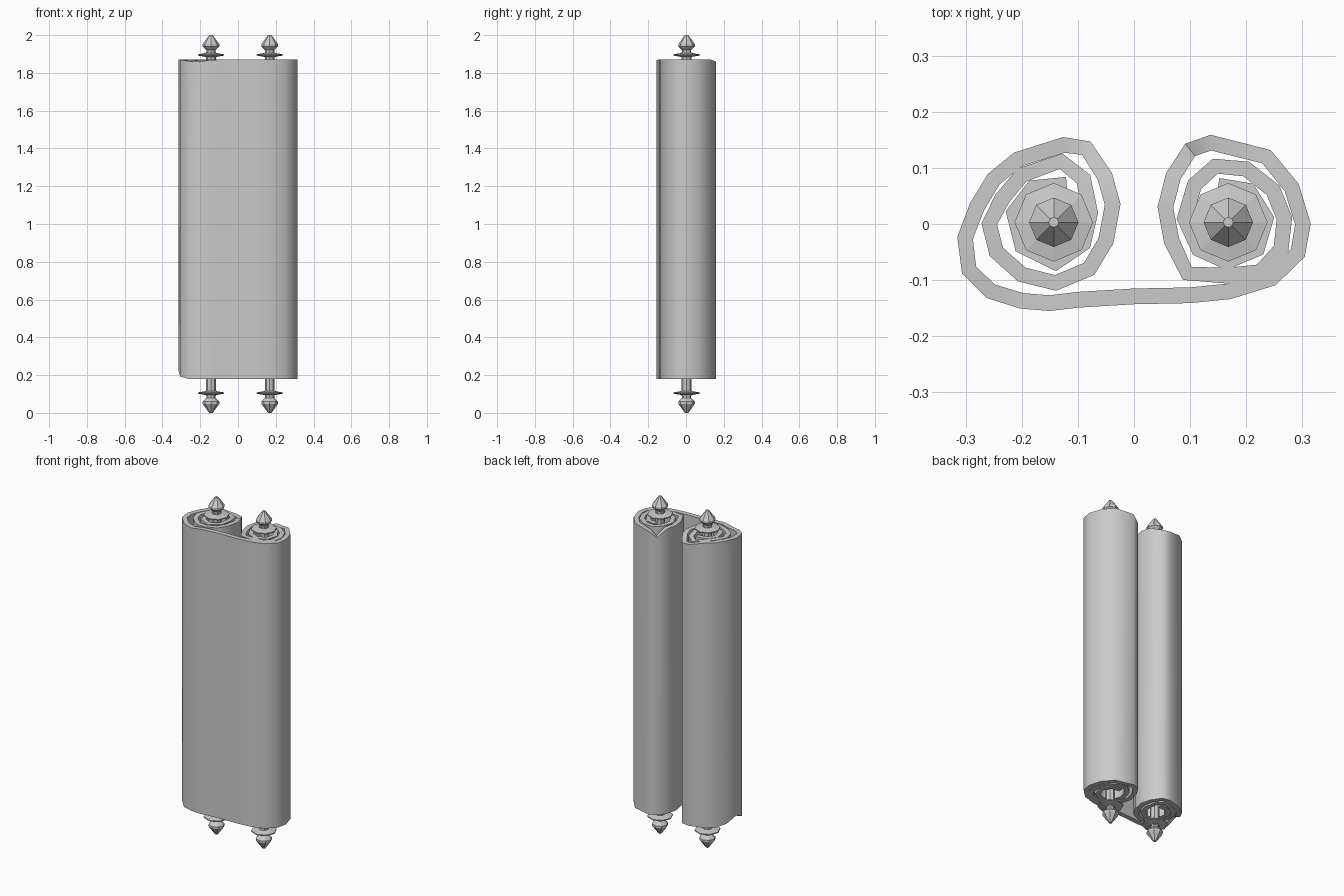
import bpy, bmesh, math
from mathutils import Vector

if "Cube" in bpy.data.objects:
    bpy.data.objects.remove(bpy.data.objects["Cube"])

grey = bpy.data.materials.new("plain_grey")
grey.diffuse_color = (0.6, 0.6, 0.6, 1)
grey.use_nodes = True
grey.node_tree.nodes["Principled BSDF"].inputs["Base Color"].default_value = grey.diffuse_color

BOTTOM, TOP, HALF = 0.18, 1.87, 0.014
RODS = {"left": -0.143, "right": 0.168}


def finish(name, bm, angle):
    bmesh.ops.recalc_face_normals(bm, faces=bm.faces[:])
    mesh = bpy.data.meshes.new(name)
    bm.to_mesh(mesh)
    bm.free()
    mesh.materials.append(grey)
    ob = bpy.data.objects.new(name, mesh)
    bpy.context.collection.objects.link(ob)
    if angle:
        bpy.ops.object.select_all(action='DESELECT')
        ob.select_set(True)
        bpy.context.view_layer.objects.active = ob
        bpy.ops.object.shade_smooth_by_angle(angle=math.radians(angle))
    return ob


def lathe(name, x, profile, sides=8):
    """Turned octagonal part from (radius, z) rings, capped at both ends."""
    bm = bmesh.new()
    rings = [[bm.verts.new((x + r * math.cos(math.tau * i / sides),
                            0.003 + r * math.sin(math.tau * i / sides), z))
              for i in range(sides)] for r, z in profile]
    for a, b in zip(rings, rings[1:]):
        for i in range(sides):
            j = (i + 1) % sides
            bm.faces.new((a[i], a[j], b[j], b[i]))
    bm.faces.new(rings[0])
    bm.faces.new(rings[-1])
    finish(name, bm, 0)


# Rods with collars and pointed finials at both ends
for side, x in RODS.items():
    lathe(side + "_rod", x, [(0.026, 0.09), (0.026, 1.91)])
    for end, flip in (("top", False), ("bottom", True)):
        def place(pts):
            return [(r, 2 - z if flip else z) for r, z in pts]
        lathe(f"{side}_{end}_collar", x,
              place([(0.03, 1.885), (0.07, 1.892), (0.07, 1.898), (0.03, 1.905)]))
        lathe(f"{side}_{end}_finial", x,
              place([(0.024, 1.90), (0.024, 1.92), (0.044, 1.94),
                     (0.044, 1.952), (0.009, 2.0)]))

# Paper centreline: the left coil from its inner end out to the front sheet
left_coil = [(-.12, .07), (-.18, .065), (-.215, .02), (-.2, -.04), (-.14, -.07),
             (-.09, -.035), (-.078, .02), (-.09, .08), (-.13, .112), (-.2, .087),
             (-.235, .045), (-.258, 0), (-.245, -.05), (-.2, -.09), (-.14, -.105),
             (-.08, -.08), (-.05, -.03), (-.038, .035), (-.052, .085), (-.085, .135),
             (-.125, .141), (-.207, .115), (-.25, .08), (-.28, .03), (-.301, -.025),
             (-.294, -.082), (-.255, -.12), (-.2, -.137), (-.15, -.141), (-.1, -.135)]
# Front sheet and the right coil winding inwards
right_coil = [(0, -.129), (.1, -.127), (.17, -.12), (.245, -.097), (.292, -.052),
              (.301, 0), (.281, .065), (.236, .12), (.137, .145), (.1, .132),
              (.07, .085), (.056, .03), (.067, -.03), (.095, -.088), (.165, -.092),
              (.225, -.085), (.262, -.045), (.268, .01), (.248, .06), (.2, .098),
              (.145, .103), (.108, .07), (.09, .01), (.115, -.045), (.165, -.068),
              (.22, -.045), (.236, .01), (.205, .06), (.15, .068)]
path = [Vector(p) for p in left_coil + right_coil]


def bump(p, x, y, width, height):
    return height * max(0, 1 - (p - Vector((x, y))).length / width)


# Paper sheet with thickness, worn down at a few edges
bm = bmesh.new()
sections = []
for i, p in enumerate(path):
    d0 = (p - path[max(i - 1, 0)]).normalized()
    d1 = (path[min(i + 1, len(path) - 1)] - p).normalized()
    d = (d0 + d1).normalized()
    n = Vector((-d.y, d.x)) * HALF
    top = TOP - bump(p, .1, .135, .05, .045) - bump(p, -.1, .142, .08, .03) \
        - bump(p, -.22, -.135, .08, .015)
    low = BOTTOM + bump(p, -.301, -.025, .08, .045)
    a, b = p + n, p - n
    sections.append([bm.verts.new((*a, low)), bm.verts.new((*b, low)),
                     bm.verts.new((*b, top)), bm.verts.new((*a, top))])
for s, t in zip(sections, sections[1:]):
    for k in range(4):
        m = (k + 1) % 4
        bm.faces.new((s[k], s[m], t[m], t[k]))
bm.faces.new(sections[0])
bm.faces.new(sections[-1])
finish("rolled_paper", bm, 50)
